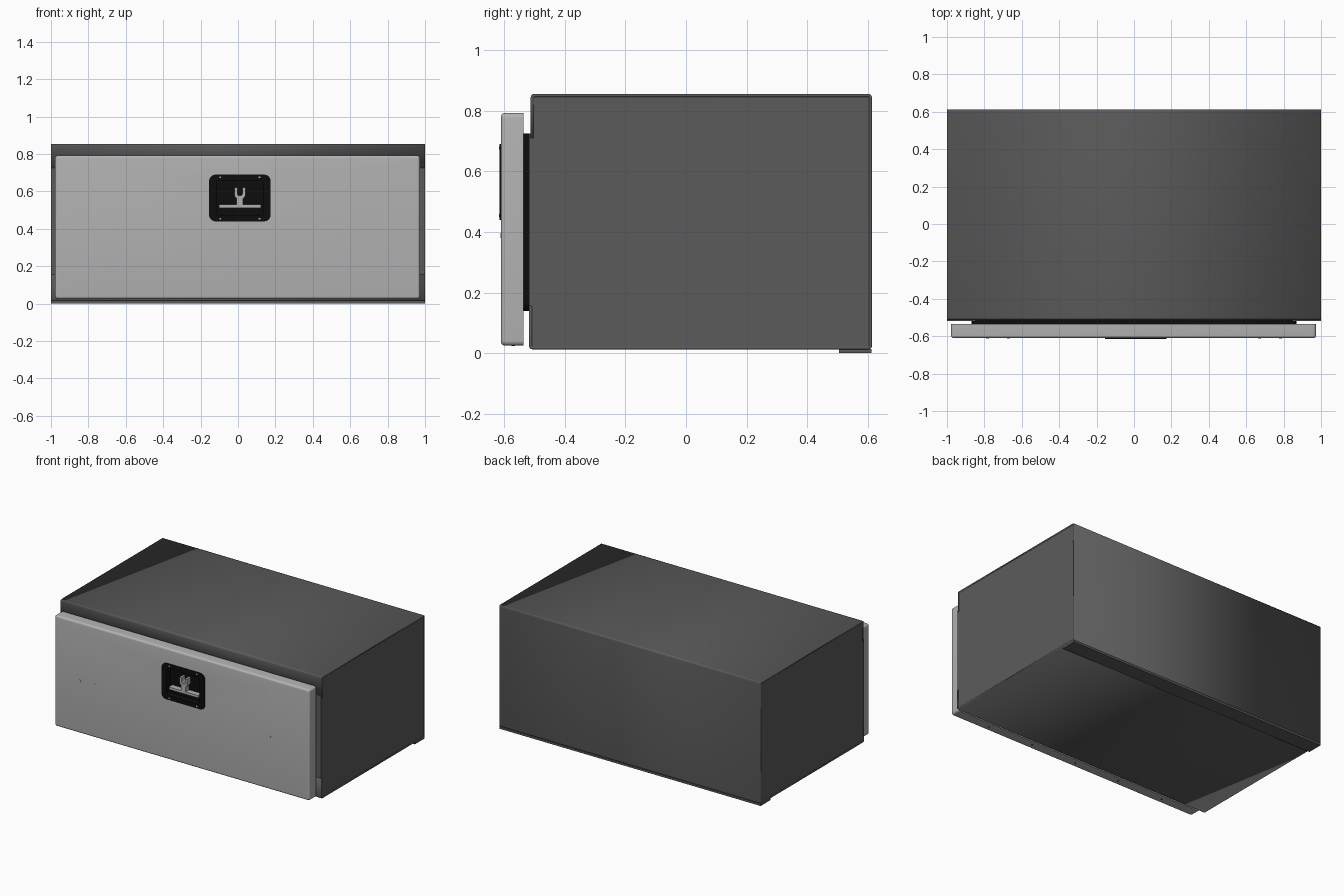
import bpy, bmesh, math
from mathutils import Vector

if "Cube" in bpy.data.objects:
    bpy.data.objects.remove(bpy.data.objects["Cube"])


def material(name, v, tint=0.0):
    m = bpy.data.materials.new(name)
    m.diffuse_color = (v, v, v + tint, 1)
    m.use_nodes = True
    m.node_tree.nodes["Principled BSDF"].inputs["Base Color"].default_value = m.diffuse_color
    return m


DARK = material("dark_grey_steel", 0.105, 0.003)
LIGHT = material("light_grey_steel", 0.45)
BLACK = material("black_rubber", 0.004)


def finish(name, bm, mat, recalc=True):
    if recalc:
        bmesh.ops.recalc_face_normals(bm, faces=bm.faces)
    me = bpy.data.meshes.new(name)
    bm.to_mesh(me)
    bm.free()
    ob = bpy.data.objects.new(name, me)
    bpy.context.collection.objects.link(ob)
    me.materials.append(mat)
    return ob


def smooth(ob):
    bpy.ops.object.select_all(action='DESELECT')
    ob.select_set(True)
    bpy.context.view_layer.objects.active = ob
    bpy.ops.object.shade_smooth_by_angle(angle=math.radians(35))


def box(name, x, y, z, mat):
    bm = bmesh.new()
    bmesh.ops.create_cube(bm, size=1)
    for v in bm.verts:
        v.co = Vector([(a + b) / 2 + c * (b - a) for (a, b), c in zip((x, y, z), v.co)])
    return finish(name, bm, mat)


def disc(name, x, z, y0, y1, r, mat, axis='Y'):
    bm = bmesh.new()
    loop = []
    for i in range(16):
        a = math.tau * i / 16
        loop.append(bm.verts.new((x + r * math.cos(a), y0, z + r * math.sin(a))))
    f = bm.faces.new(loop)
    ext = bmesh.ops.extrude_face_region(bm, geom=[f])
    bmesh.ops.translate(bm, vec=(0, y1 - y0, 0),
                        verts=[g for g in ext["geom"] if isinstance(g, bmesh.types.BMVert)])
    return finish(name, bm, mat)


def rounded_path(pts, r, n=5):
    # 2D polyline with every inner corner rounded
    pts = [Vector(p) for p in pts]
    out = [pts[0]]
    for a, p, b in zip(pts, pts[1:], pts[2:]):
        d1, d2 = (p - a).normalized(), (b - p).normalized()
        c = p - d1 * r + d2 * r
        for i in range(n + 1):
            t = math.pi / 2 * i / n
            out.append(c + d1 * r * math.sin(t) - d2 * r * math.cos(t))
    return out + [pts[-1]]


def rounded_rect(x0, x1, z0, z1, r, n=5):
    out = []
    for cx, cz, s in ((x1 - r, z1 - r, 0), (x0 + r, z1 - r, 1), (x0 + r, z0 + r, 2), (x1 - r, z0 + r, 3)):
        for i in range(n + 1):
            a = math.pi / 2 * (s + i / n)
            out.append((cx + r * math.cos(a), cz + r * math.sin(a)))
    return out


def loft(name, loops, mat, cyclic=False, caps=()):
    # loops: list of (xz outline, y)
    bm = bmesh.new()
    rings = [[bm.verts.new((x, y, z)) for x, z in o] for o, y in loops]
    pairs = list(zip(rings, rings[1:])) + ([(rings[-1], rings[0])] if cyclic else [])
    for a, b in pairs:
        for i in range(len(a)):
            j = (i + 1) % len(a)
            bm.faces.new((a[i], a[j], b[j], b[i]))
    for k in caps:
        bm.faces.new(rings[k])
    return finish(name, bm, mat)


# Folded sheet wrapper: front lips, top, back, bottom
path = rounded_path([(-0.512, 0.71), (-0.512, 0.855), (0.613, 0.855), (0.613, 0.013),
                     (-0.518, 0.013), (-0.518, 0.155)], 0.012)
bm = bmesh.new()
rows = [(bm.verts.new((-1, y, z)), bm.verts.new((1, y, z))) for y, z in path]
for a, b in zip(rows, rows[1:]):
    bm.faces.new((a[0], a[1], b[1], b[0]))
wrapper = finish("cabinet_wrapper", bm, DARK, recalc=False)
mod = wrapper.modifiers.new("sheet", 'SOLIDIFY')
mod.thickness = 0.01
mod.offset = -1
smooth(wrapper)

# End panels and their front flanges
for s, tag in ((-1, "left"), (1, "right")):
    xs = sorted((s * 0.988, s * 0.999))
    box(f"end_panel_{tag}", xs, (-0.507, 0.606), (0.018, 0.85), DARK)
    box(f"front_flange_{tag}", sorted((s * 0.85, s * 0.999)), (-0.518, -0.506), (0.145, 0.725), DARK)

# Rear mounting lip under the floor
box("rear_bottom_lip", (-1, 1), (0.505, 0.612), (0.0, 0.014), DARK)

# Door seal around the opening
outer = rounded_rect(-0.87, 0.87, 0.14, 0.725, 0.03)
inner = rounded_rect(-0.84, 0.84, 0.17, 0.695, 0.02)
smooth(loft("door_seal", [(outer, -0.508), (outer, -0.536), (inner, -0.536), (inner, -0.508)],
            BLACK, cyclic=True))

# Door with rolled front edges
fronts = [(0.0, -0.535)]
R = 0.014
for i in range(6):
    t = math.pi / 2 * i / 5
    fronts.append((R * (1 - math.cos(t)), -0.61 + R * (1 - math.sin(t))))
door = loft("door", [(rounded_rect(-0.978 + d, 0.973 - d, 0.025 + d, 0.792 - d, 0.016 - d), y)
                     for d, y in fronts], LIGHT, caps=(0, -1))

# Pocket opening cut in the door
pocket = rounded_rect(-0.118, 0.138, 0.468, 0.662, 0.015)
cutter = loft("pocket_cutter", [(pocket, -0.65), (pocket, -0.569)], LIGHT, caps=(0, 1))
mod = door.modifiers.new("pocket", 'BOOLEAN')
mod.object = cutter
mod.operation = 'DIFFERENCE'
bpy.context.view_layer.objects.active = door
bpy.ops.object.modifier_apply(modifier=mod.name)
bpy.data.objects.remove(cutter)
smooth(door)

# Latch dish: rim plate and recessed pan
rim = rounded_rect(-0.155, 0.175, 0.44, 0.69, 0.035)
lip = rounded_rect(-0.115, 0.135, 0.471, 0.659, 0.015)
smooth(loft("latch_dish", [(rim, -0.609), (rim, -0.615), (lip, -0.615), (lip, -0.572)],
            BLACK, caps=(-1,)))

# T handle with forked stem
half = [(0.112, 0.512), (0.112, 0.529), (0.017, 0.529), (0.017, 0.562), (0.029, 0.575),
        (0.029, 0.62), (0.014, 0.62), (0.014, 0.588), (0.008, 0.578)]
outline = [(0.01 + x, z) for x, z in half] + [(0.01 - x, z) for x, z in reversed(half)]
loft("latch_handle", [(outline, -0.573), (outline, -0.611)], LIGHT, caps=(0, 1))

# Dish screws, door rivets
for x in (-0.095, 0.115):
    for z in (0.454, 0.676):
        disc("dish_screw", x, z, -0.612, -0.6158, 0.005, LIGHT)
for x in (-0.783, -0.67, 0.67, 0.783):
    disc("door_rivet", x, 0.388, -0.605, -0.6115, 0.008, LIGHT)

# Drain holes along the door underside
for i in range(5):
    x = -0.7 + i * 0.35
    hole = disc("drain_hole", 0, 0, -0.002, 0.002, 0.006, BLACK)
    hole.rotation_euler.x = math.pi / 2
    hole.location = (x, -0.57, 0.026)
